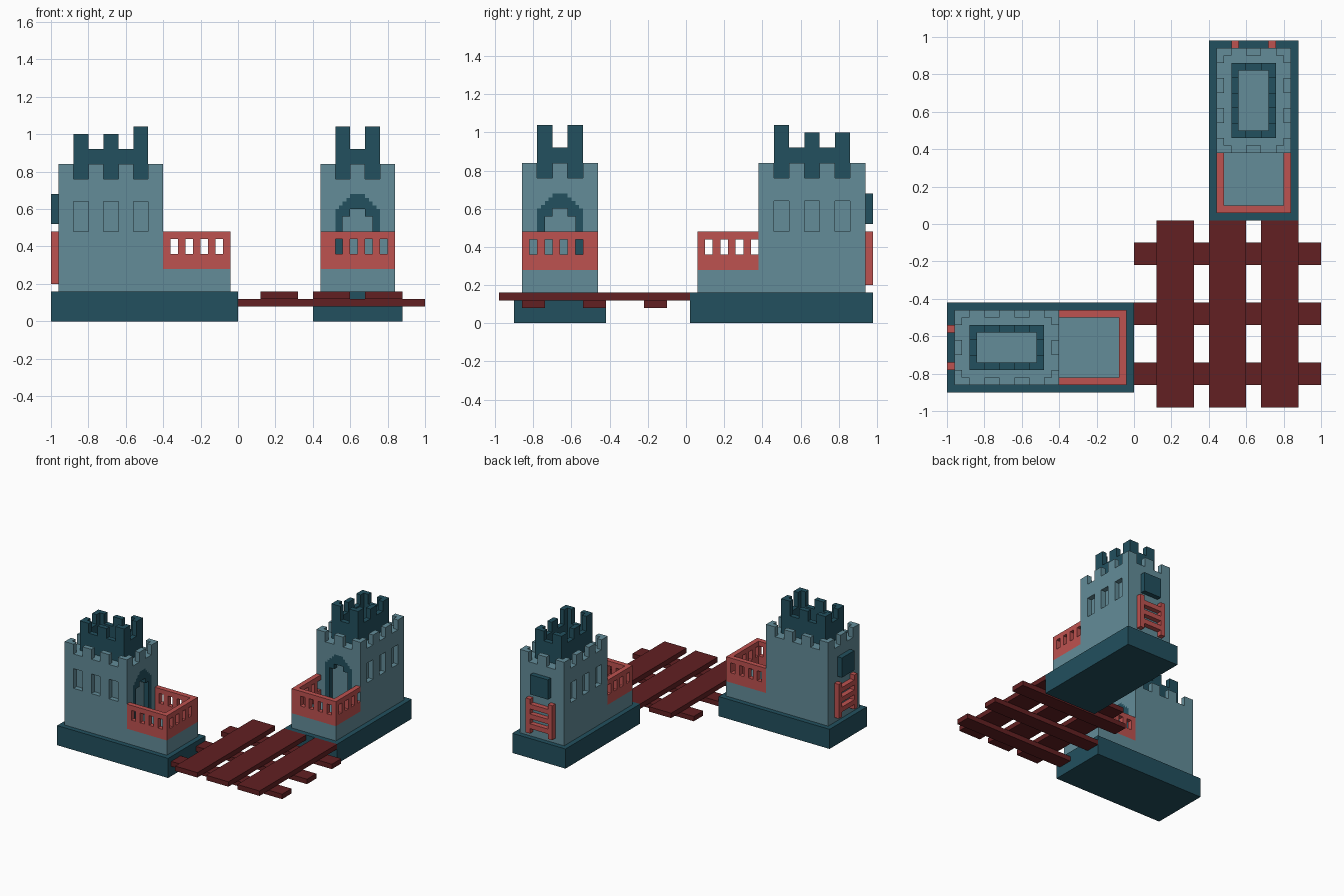
import bpy, bmesh
from mathutils import Matrix, Vector

if "Cube" in bpy.data.objects:
    bpy.data.objects.remove(bpy.data.objects["Cube"])


def material(name, rgb):
    m = bpy.data.materials.new(name)
    m.diffuse_color = (*rgb, 1)
    m.use_nodes = True
    m.node_tree.nodes["Principled BSDF"].inputs["Base Color"].default_value = m.diffuse_color
    return m


STONE = material("light teal stone", (0.125, 0.265, 0.317))
DARK = material("dark teal stone", (0.016, 0.080, 0.112))
RED = material("red timber", (0.515, 0.084, 0.080))
MAROON = material("maroon planks", (0.122, 0.0144, 0.016))


def add_box(bm, b):
    (x0, x1), (y0, y1), (z0, z1) = b
    mat = Matrix.Translation(((x0 + x1) / 2, (y0 + y1) / 2, (z0 + z1) / 2)) \
        @ Matrix.Diagonal((x1 - x0, y1 - y0, z1 - z0, 1))
    bmesh.ops.create_cube(bm, size=1, matrix=mat)


def add_prism(bm, profile, u0, u1):
    """Extrude a (v, z) profile along u."""
    f = bm.faces.new([bm.verts.new((u0, v, z)) for v, z in profile])
    ext = bmesh.ops.extrude_face_region(bm, geom=[f])
    moved = [e for e in ext["geom"] if isinstance(e, bmesh.types.BMVert)]
    bmesh.ops.translate(bm, verts=moved, vec=(u1 - u0, 0, 0))


def build(name, mat, boxes=(), prisms=(), place=Matrix.Identity(4)):
    bm = bmesh.new()
    for b in boxes:
        add_box(bm, b)
    for p in prisms:
        add_prism(bm, *p)
    bm.transform(place)
    bmesh.ops.recalc_face_normals(bm, faces=bm.faces)
    me = bpy.data.meshes.new(name)
    bm.to_mesh(me)
    bm.free()
    me.materials.append(mat)
    ob = bpy.data.objects.new(name, me)
    bpy.context.collection.objects.link(ob)
    return ob


def cut(ob, cutter):
    """Apply a boolean difference and remove the cutter."""
    cutter.hide_render = True
    mod = ob.modifiers.new("cut", 'BOOLEAN')
    mod.operation, mod.solver, mod.object = 'DIFFERENCE', 'EXACT', cutter
    bpy.context.view_layer.update()
    me = bpy.data.meshes.new_from_object(
        ob.evaluated_get(bpy.context.evaluated_depsgraph_get()))
    ob.modifiers.clear()
    ob.data = me
    bpy.data.objects.remove(cutter)


T = 0.04  # wall thickness


def ring(u0, u1, v0, v1, z):
    return [((u0, u1), (v0, v0 + T), z), ((u0, u1), (v1 - T, v1), z),
            ((u0, u0 + T), (v0 + T, v1 - T), z), ((u1 - T, u1), (v0 + T, v1 - T), z)]


def merlons(u0, u1, v0, v1, z, top):
    """Battlements 0.08 wide at 0.16 pitch around a rectangle."""
    out = []
    for i in range(round((u1 - u0 + 0.08) / 0.16)):
        a = u0 + 0.16 * i
        for v in (v0, v1 - T):
            out.append(((a, a + 0.08), (v, v + T), (z, top(a))))
    for j in range(round((v1 - v0 + 0.08) / 0.16)):
        lo = max(v0 + 0.16 * j, v0 + T)
        hi = min(v0 + 0.16 * j + 0.08, v1 - T)
        for u in (u0, u1 - T):
            out.append(((u, u + T), (lo, hi), (z, top(u))))
    return out


def stepped(steps, z0):
    """Right half of a stepped arch, bottom to top, as (v, z) points."""
    pts, z = [], z0
    for w, top in steps:
        pts += [(w, z), (w, top)]
        z = top
    return pts


def mirrored(half):
    return half + [(-v, z) for v, z in reversed(half)]


def tower(side, length, place):
    def part(n, m, boxes=(), prisms=()):
        return build(side + "_" + n, m, boxes, prisms, place)

    part("base", DARK, [((0, length), (-0.24, 0.24), (0, 0.16))])

    # body with recessed windows and a doorway
    outer = stepped([(0.12, 0.60), (0.10, 0.62), (0.08, 0.64), (0.06, 0.66), (0.04, 0.68)], 0.28)
    inner = stepped([(0.08, 0.56), (0.04, 0.60)], 0.28)
    body = part("tower_body", STONE, [((0.04, 0.60), (-0.20, 0.20), (0.16, 0.76))])
    windows = [((u, u + 0.08), v, (0.48, 0.64)) for u in (0.12, 0.28, 0.44)
               for v in ((-0.26, -0.16), (0.16, 0.26))]
    cut(body, part("cutter", STONE, windows, [(mirrored(outer), 0.56, 0.66)]))
    arch = outer + [(-v, z) for v, z in reversed(outer)] \
        + [(-v, z) for v, z in inner] + list(reversed(inner))
    part("door_arch", DARK, prisms=[(arch, 0.56, 0.60)])
    part("battlements", STONE, merlons(0.04, 0.60, -0.20, 0.20, 0.76, lambda u: 0.84))

    # inner keep, higher on the porch side
    part("keep", DARK, ring(0.12, 0.52, -0.12, 0.12, (0.76, 0.92))
         + merlons(0.12, 0.52, -0.12, 0.12, 0.92, lambda u: 1.04 if u > 0.4 else 1.0))

    # porch block and red railing
    e = length - 0.04
    part("porch", STONE, [((0.60, e), (-0.20, 0.20), (0.16, 0.28))])
    rail = []
    for z in ((0.28, 0.36), (0.44, 0.48)):
        rail += [((0.60, e), (-0.20, -0.16), z), ((0.60, e), (0.16, 0.20), z),
                 ((e - T, e), (-0.16, 0.16), z)]
    z = (0.36, 0.44)
    for v in ((-0.20, -0.16), (0.16, 0.20)):
        rail += [((e - T - 0.08 * k, e - 0.08 * k), v, z) for k in range(5)
                 if e - T - 0.08 * k > 0.595]
    rail += [((e - T, e), v, z) for v in ((-0.16, -0.12), (-0.08, -0.04), (0, 0.04), (0.08, 0.12))]
    part("porch_railing", RED, rail)

    # hatch and ladder on the back wall
    part("back_hatch", DARK, [((0, 0.04), (-0.08, 0.08), (0.52, 0.68))])
    ladder = [((0, 0.04), v, (0.20, 0.48)) for v in ((-0.12, -0.08), (0.08, 0.12))]
    ladder += [((0, 0.04), (-0.08, 0.08), (h, h + T)) for h in (0.24, 0.32, 0.40)]
    part("back_ladder", RED, ladder)


# local u runs from the back wall towards the porch, v across
LEFT = Matrix(((1, 0, 0, -1), (0, -1, 0, -0.66), (0, 0, 1, 0), (0, 0, 0, 1)))
BACK = Matrix(((0, 1, 0, 0.64), (-1, 0, 0, 0.98), (0, 0, 1, 0), (0, 0, 0, 1)))
tower("left", 1.0, LEFT)
tower("back", 0.96, BACK)

# plank deck joining the towers
build("deck_planks", MAROON, [((x, x + 0.20), (-0.98, 0.02), (0.12, 0.16)) for x in (0.12, 0.40, 0.68)])
build("deck_beams", MAROON, [((0, 1), (y, y + 0.12), (0.08, 0.12)) for y in (-0.86, -0.54, -0.22)])
